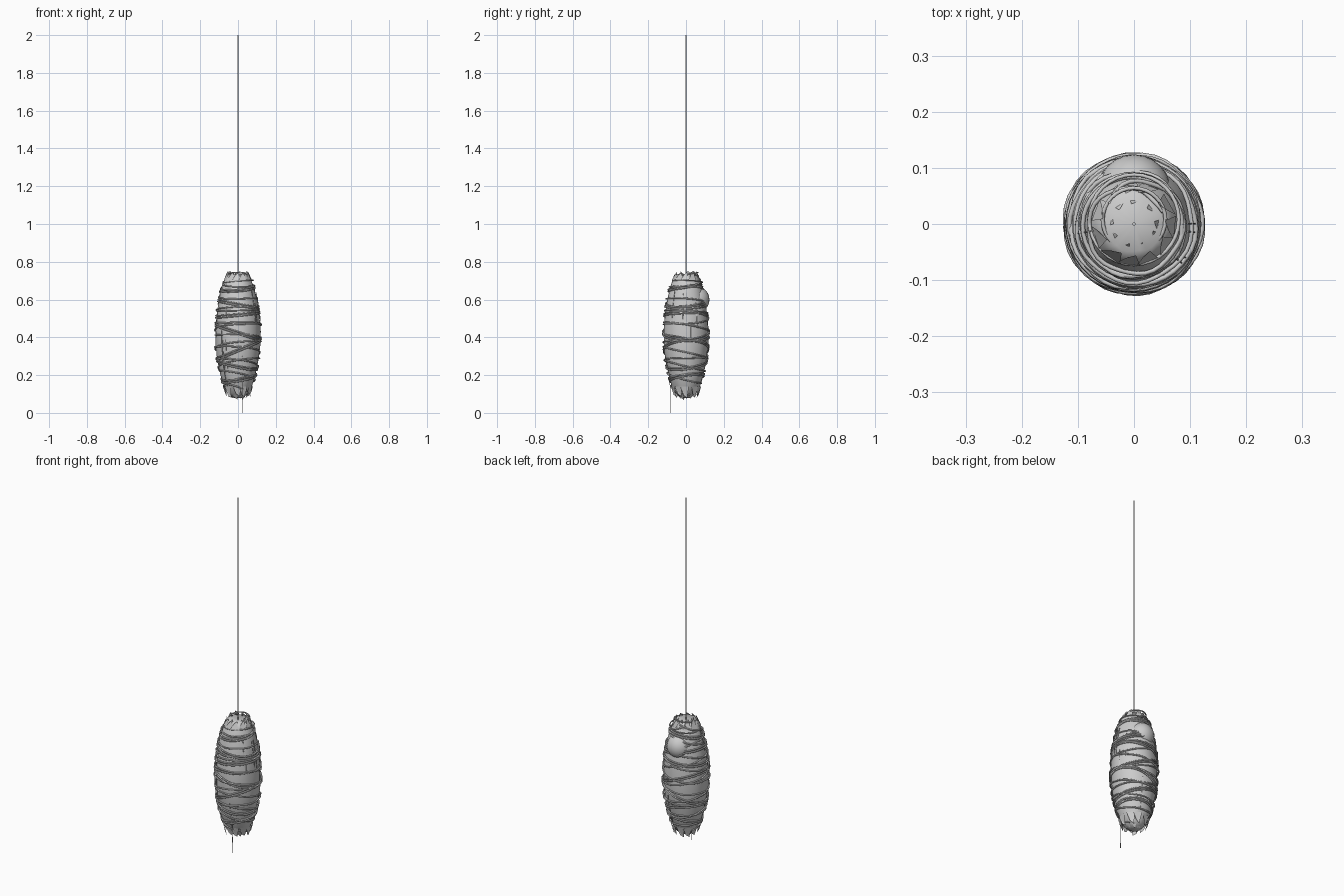
import bpy, bmesh, math, random
from mathutils import Vector

if "Cube" in bpy.data.objects:
    bpy.data.objects.remove(bpy.data.objects["Cube"])

random.seed(4)
PROFILE = [(0.08, 0.022), (0.10, 0.05), (0.14, 0.074), (0.20, 0.092), (0.28, 0.109),
           (0.36, 0.117), (0.44, 0.118), (0.52, 0.112), (0.60, 0.100), (0.66, 0.086),
           (0.71, 0.068), (0.735, 0.05)]


def radius(z):
    if z <= PROFILE[0][0]:
        return PROFILE[0][1]
    for (z0, r0), (z1, r1) in zip(PROFILE, PROFILE[1:]):
        if z <= z1:
            return r0 + (r1 - r0) * (z - z0) / (z1 - z0)
    return PROFILE[-1][1]


def finish(bm, name, smooth=True):
    me = bpy.data.meshes.new(name)
    bm.to_mesh(me)
    bm.free()
    ob = bpy.data.objects.new(name, me)
    bpy.context.collection.objects.link(ob)
    for p in me.polygons:
        p.use_smooth = smooth
    return ob


def strand(name, paths, thick):
    cu = bpy.data.curves.new(name, 'CURVE')
    cu.dimensions = '3D'
    cu.bevel_depth = thick
    cu.bevel_resolution = 1
    cu.use_fill_caps = True
    for pts in paths:
        sp = cu.splines.new('POLY')
        sp.points.add(len(pts) - 1)
        for p, co in zip(sp.points, pts):
            p.co = (*co, 1)
    ob = bpy.data.objects.new(name, cu)
    bpy.context.collection.objects.link(ob)
    return ob


def on_body(a, z, off):
    r = radius(z) + off
    return (r * math.cos(a), r * math.sin(a), z)


# cocoon body, closed at both ends with shallow caps
N = 28
bm = bmesh.new()
rings = [[bm.verts.new(on_body(2 * math.pi * i / N, z, random.uniform(-0.002, 0.002)))
          for i in range(N)] for z, r in PROFILE]
for a, b in zip(rings, rings[1:]):
    for i in range(N):
        j = (i + 1) % N
        bm.faces.new((a[i], a[j], b[j], b[i]))
for ring, z in ((rings[0], 0.083), (rings[-1], 0.725)):
    c = bm.verts.new((0, 0, z))
    for i in range(N):
        bm.faces.new((c, ring[i], ring[(i + 1) % N]))
bmesh.ops.recalc_face_normals(bm, faces=bm.faces)
finish(bm, "cocoon_body")

# torn cloth flaps around the top and bottom openings
bm = bmesh.new()
for z0, z1, r0, r1, n in ((0.70, 0.75, 0.076, 0.056, 11), (0.69, 0.742, 0.074, 0.036, 9),
                          (0.14, 0.085, 0.080, 0.062, 11), (0.11, 0.075, 0.058, 0.024, 9)):
    for i in range(n):
        a = 2 * math.pi * (i + random.uniform(-0.2, 0.2)) / n
        w = math.pi / n
        tip = z1 + random.uniform(-0.008, 0.004)
        pts = [(r0, a - w, z0), (r0, a + w, z0),
               (r1, a + w * 0.7, tip), (r1 + 0.006, a - w * 0.3, tip - (z1 - z0) * 0.25)]
        v = [bm.verts.new((r * math.cos(t), r * math.sin(t), z)) for r, t, z in pts]
        bm.faces.new((v[0], v[1], v[2]))
        bm.faces.new((v[0], v[2], v[3]))
finish(bm, "torn_ends", False)

# rounded head-like bulge at the upper back
bpy.ops.mesh.primitive_uv_sphere_add(segments=24, ring_count=16, radius=1, location=(0, 0.057, 0.6))
bulge = bpy.context.object
bulge.name = "upper_bulge"
bulge.scale = (0.066, 0.067, 0.069)
bpy.ops.object.shade_smooth()

# binding cords: spiral wraps at two opposite slopes plus paired tilted loops
paths = []
for turns, z0, z1, ph in ((9, 0.725, 0.11, 0.4), (6, 0.13, 0.71, 2.2)):
    pts = []
    steps = turns * 36
    for i in range(steps + 1):
        t = i / steps
        a = ph + t * turns * 2 * math.pi
        z = z0 + (z1 - z0) * t + 0.014 * math.sin(a * 1.07 + ph)
        pts.append(on_body(a, z, 0.005 + 0.002 * math.sin(5.3 * a)))
    paths.append(pts)
for zc, tilt, ph in ((0.655, 0.015, 1), (0.57, 0.02, 3), (0.515, 0.012, 0.2), (0.42, 0.04, 3.1),
                     (0.33, 0.05, 0.1), (0.25, 0.025, 2.6), (0.18, 0.02, 0.8)):
    for d in (0, 0.011):
        paths.append([on_body(2 * math.pi * i / 36,
                              zc + d + tilt * math.cos(2 * math.pi * i / 36 - ph), 0.005)
                      for i in range(37)])
strand("binding_cords", paths, 0.0042)

# neck cords around the torn top
strand("neck_cords", [[(r * math.cos(k * math.pi / 16), 0.008 + r * math.sin(k * math.pi / 16),
                        z + 0.008 * math.sin(k * math.pi / 16 + p)) for k in range(33)]
                      for r, z, p in ((0.056, 0.735, 0), (0.08, 0.695, 2))], 0.0035)

# loose fibres lying along the body
fibres = []
for _ in range(14):
    a, z = random.uniform(0, 6.28), random.uniform(0.3, 0.7)
    length = random.uniform(0.08, 0.2)
    fibres.append([on_body(a, max(z - length * k / 5, 0.1), 0.004) for k in range(6)])
strand("loose_fibres", fibres, 0.0015)

# long hanging thread and the short dangling thread below
strand("hanging_thread", [[(0, 0, 0.7), (0, 0, 2.0)]], 0.003)
strand("dangling_thread", [[(0.022, -0.08, 0.0), (0.022, -0.082, 0.12), (0.022, -0.09, 0.2),
                            (0.022, -0.11, 0.3)]], 0.0016)
